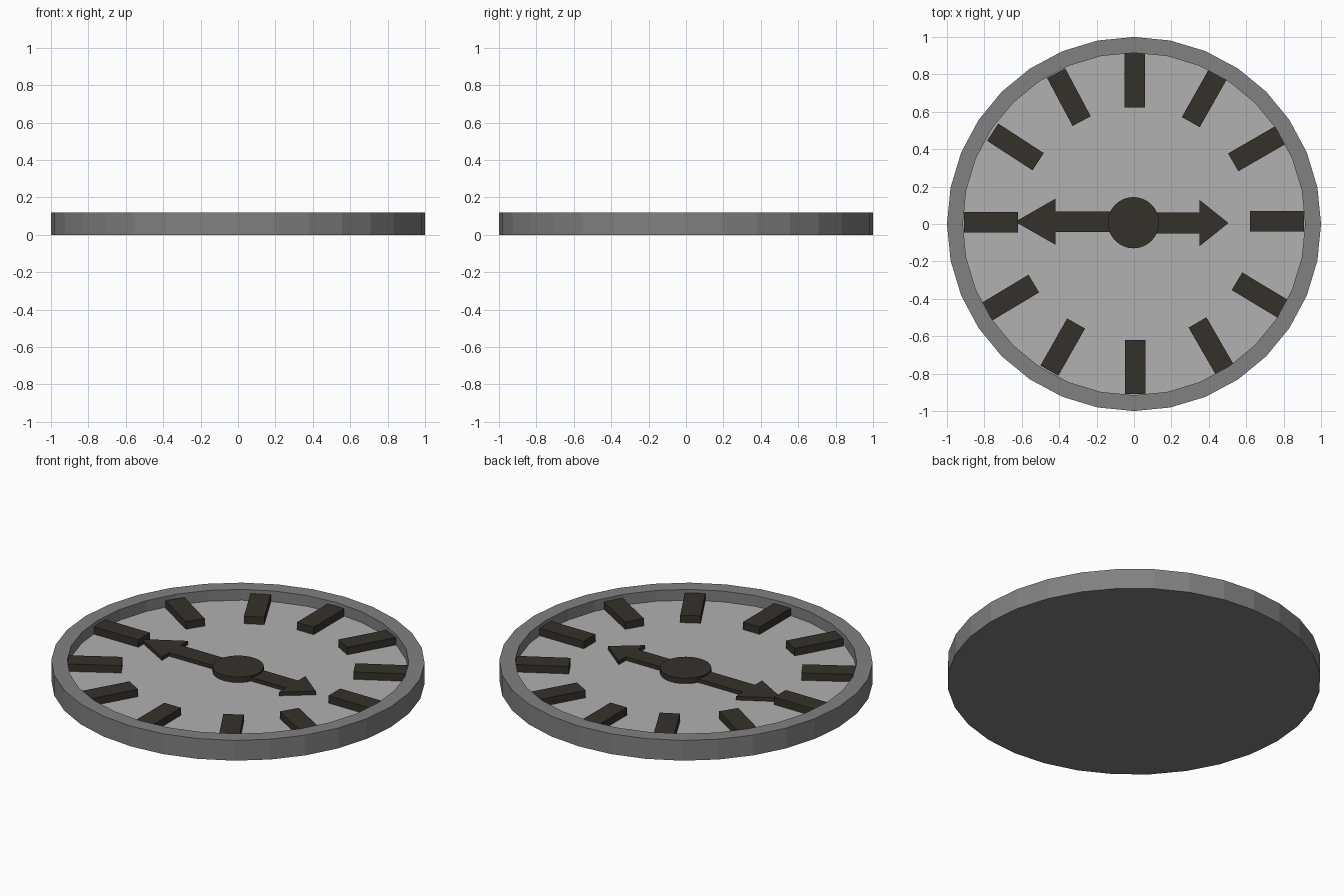
import bpy, bmesh
from math import cos, sin, pi, radians
from mathutils import Matrix, Vector

if "Cube" in bpy.data.objects:
    bpy.data.objects.remove(bpy.data.objects["Cube"])

SIDES = 32
FLOOR = 0.056


def material(name, rgb):
    m = bpy.data.materials.new(name)
    m.diffuse_color = (*rgb, 1)
    m.use_nodes = True
    m.node_tree.nodes["Principled BSDF"].inputs["Base Color"].default_value = m.diffuse_color
    return m


rim_grey = material("rim_grey", (0.22, 0.22, 0.22))
dial_grey = material("dial_grey", (0.44, 0.44, 0.44))
dark = material("dark", (0.036, 0.031, 0.024))


def finish(name, bm, mat):
    bmesh.ops.recalc_face_normals(bm, faces=bm.faces)
    me = bpy.data.meshes.new(name)
    bm.to_mesh(me)
    bm.free()
    me.materials.append(mat)
    ob = bpy.data.objects.new(name, me)
    bpy.context.collection.objects.link(ob)
    return ob


def circle(r, cx=0, cy=0, n=SIDES):
    return [(cx + r * cos(2 * pi * i / n), cy + r * sin(2 * pi * i / n)) for i in range(n)]


def prism(name, outline, z0, z1, mat):
    bm = bmesh.new()
    low = [bm.verts.new((x, y, z0)) for x, y in outline]
    top = [bm.verts.new((x, y, z1)) for x, y in outline]
    bm.faces.new(low)
    bm.faces.new(top)
    n = len(outline)
    for i in range(n):
        j = (i + 1) % n
        bm.faces.new((low[i], low[j], top[j], top[i]))
    return finish(name, bm, mat)


# Case: closed base, outer wall, flat rim and inner wall
bm = bmesh.new()
rings = [[bm.verts.new((x, y, z)) for x, y in circle(r)]
         for r, z in ((1, 0), (1, 0.12), (0.915, 0.12), (0.915, FLOOR))]
bm.faces.new(rings[0])
for a, b in zip(rings, rings[1:]):
    for i in range(SIDES):
        j = (i + 1) % SIDES
        bm.faces.new((a[i], a[j], b[j], b[i]))
finish("case", bm, rim_grey)

# Dial: recessed floor
bm = bmesh.new()
face = bm.faces.new([bm.verts.new((x, y, FLOOR)) for x, y in circle(0.915)])
finish("dial", bm, dial_grey)

# Hour markers: centre x, centre y, angle (slightly uneven by hand)
MARKS = [(0.765, 0.014, 0), (0.656, 0.402, 30), (0.375, 0.671, 60.5),
         (0.003, 0.768, 90), (-0.348, 0.678, 118), (-0.634, 0.412, 147),
         (-0.765, 0.009, 180), (-0.66, -0.393, 211), (-0.381, -0.658, 240.5),
         (0.007, -0.765, 270), (0.412, -0.652, 300), (0.675, -0.381, 329)]
for k, (cx, cy, deg) in enumerate(MARKS):
    rot = Matrix.Rotation(radians(deg), 2)
    corners = [rot @ Vector(c) + Vector((cx, cy)) for c in
               ((-0.145, -0.055), (0.145, -0.055), (0.145, 0.055), (-0.145, 0.055))]
    prism(f"hour_marker_{k + 1}", [tuple(c) for c in corners], FLOOR, 0.1, dark)


# Hands: arrow outlines along x
def hand(name, neck, tip, half, head, cy):
    prism(name, [(0, cy - half), (neck, cy - half), (neck, cy - head), (tip, cy),
                 (neck, cy + head), (neck, cy + half), (0, cy + half)], FLOOR, 0.078, dark)


hand("long_hand", -0.42, -0.635, 0.056, 0.123, 0.012)
hand("short_hand", 0.35, 0.505, 0.056, 0.124, 0.005)

# Hub covering the hand roots
prism("hub", circle(0.137, -0.003, 0.007), FLOOR, 0.088, dark)
